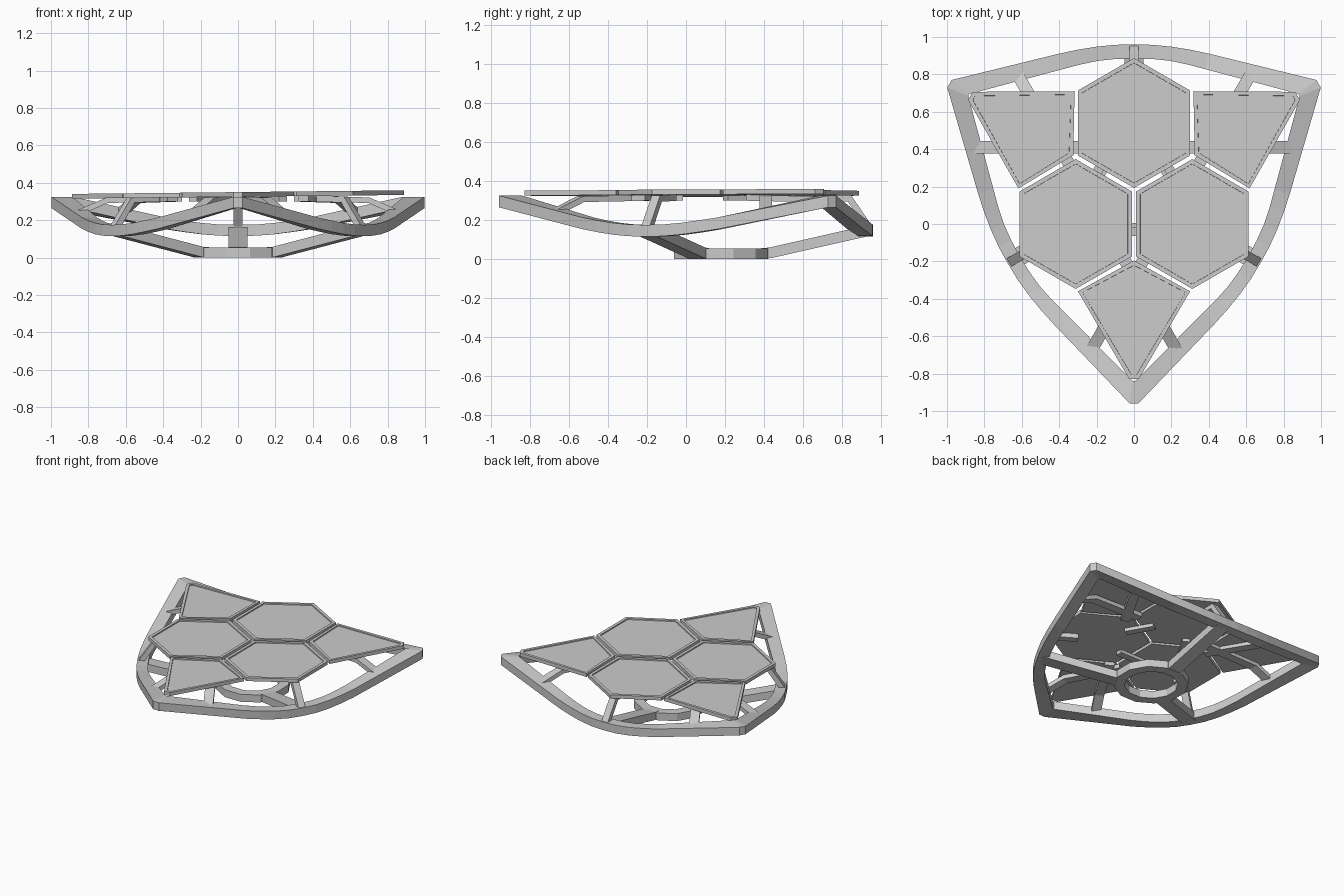
import bpy, bmesh
from math import cos, sin, pi, radians
from mathutils import Vector, Matrix

if "Cube" in bpy.data.objects:
    bpy.data.objects.remove(bpy.data.objects["Cube"], do_unlink=True)

CENTRE = Vector((0, 0.18, 0))   # axis of the threefold symmetry

grey = bpy.data.materials.new("light grey")
grey.use_nodes = True
grey.diffuse_color = (0.6, 0.6, 0.6, 1)
grey.node_tree.nodes["Principled BSDF"].inputs["Base Color"].default_value = (0.6, 0.6, 0.6, 1)


def turn(points, k):
    """Rotate points by thirds of a turn, then move them to the centre."""
    m = Matrix.Rotation(radians(120 * k), 3, 'Z')
    return [m @ Vector(p) + CENTRE for p in points]


def finish(bm, name):
    bmesh.ops.recalc_face_normals(bm, faces=bm.faces)
    mesh = bpy.data.meshes.new(name)
    bm.to_mesh(mesh)
    bm.free()
    mesh.materials.append(grey)
    ob = bpy.data.objects.new(name, mesh)
    bpy.context.collection.objects.link(ob)
    return ob


def skin(name, sections, closed):
    """Join four-cornered sections into a beam."""
    bm = bmesh.new()
    rows = [[bm.verts.new(p) for p in s] for s in sections]
    n = len(rows)
    for i in range(n if closed else n - 1):
        a, b = rows[i], rows[(i + 1) % n]
        for j in range(4):
            k = (j + 1) % 4
            bm.faces.new((a[j], a[k], b[k], b[j]))
    if not closed:
        bm.faces.new(rows[0])
        bm.faces.new(rows[-1])
    return finish(bm, name)


def bar(name, path, width, thick):
    """Rectangular bar along a path that bends only in height."""
    path = [Vector(p) for p in path]
    flat = path[-1] - path[0]
    side = Vector((-flat.y, flat.x, 0)).normalized()
    sections = []
    for i, p in enumerate(path):
        t = path[min(i + 1, len(path) - 1)] - path[max(i - 1, 0)]
        up = t.cross(side).normalized()
        s, u = side * width / 2, up * thick / 2
        sections.append([p + s + u, p - s + u, p - s - u, p + s - u])
    return skin(name, sections, False)


# Outer rim: x, y of the outer edge, x, y of the inner edge, top height
half = [(0, .78, 0, .705, .175), (.1, .778, .1, .702, .177),
        (.2, .768, .195, .692, .185), (.3, .752, .29, .672, .198),
        (.4, .731, .38, .648, .213), (.975, .59, .88, .515, .325)]
side_profile = half[::-1] + [(-a, b, -c, d, z) for a, b, c, d, z in half[1:]]
rim = []
for k in range(3):
    for ox, oy, ix, iy, z in side_profile:
        rim.append(turn([(ox, oy, z), (ix, iy, z), (ix, iy, z - .06), (ox, oy, z - .06)], k))
skin("outer_rim", rim, True)

# Twelve-sided base ring
ring = []
for i in range(12):
    a = pi / 12 + i * pi / 6
    ring.append(turn([(r * cos(a), r * sin(a), z)
                      for r, z in ((.25, .055), (.18, .055), (.18, 0), (.25, 0))], 0))
skin("base_ring", ring, True)

# Arms and struts, repeated round the three sides
for k in range(3):
    bar(f"base_arm_{k}", turn([(0, .21, .029), (0, .25, .031), (0, .74, .142)], k), .1, .055)
    bar(f"middle_strut_{k}", turn([(0, .76, .16), (0, .66, .31), (0, .5, .315)], k), .05, .035)
    bar(f"panel_bridge_{k}", turn([(-.1, -.22, .313), (.1, -.22, .313)], k), .05, .025)
    for s, word in ((1, "left"), (-1, "right")):
        bar(f"corner_strut_{word}_{k}",
            turn([(s * .885, .23, .225), (s * .7, .23, .307), (s * .3, .23, .314)], k), .065, .03)


def panel(name, outline):
    """Thin plate with a raised border round a shallow recess."""
    bm = bmesh.new()
    low = [bm.verts.new((x, y, .325 + .011 * x)) for x, y in outline]
    top = [bm.verts.new((x, y, .35 + .011 * x)) for x, y in outline]
    n = len(outline)
    bm.faces.new(low[::-1])
    face = bm.faces.new(top)
    for i in range(n):
        j = (i + 1) % n
        bm.faces.new((low[i], low[j], top[j], top[i]))
    bmesh.ops.recalc_face_normals(bm, faces=bm.faces)
    bmesh.ops.inset_individual(bm, faces=[face], thickness=.025)
    walls = bmesh.ops.inset_individual(bm, faces=[face], thickness=.001)
    bmesh.ops.translate(bm, verts=face.verts, vec=(0, 0, -.008))
    finish(bm, name)


# Hexagonal and kite-shaped panels
kite = [(-.3, -.54), (-.025, -1.01), (.025, -1.01), (.3, -.54), (0, -.375)]
for k, word in enumerate(("back", "right", "left")):
    hexagon = [(.347 * sin(i * pi / 3), .36 + .347 * cos(i * pi / 3), 0) for i in range(5, -1, -1)]
    panel(f"hexagon_panel_{word}", [(p.x, p.y) for p in turn(hexagon, k)])
for k, word in enumerate(("front", "left", "right")):
    panel(f"kite_panel_{word}", [(p.x, p.y) for p in turn([(x, y, 0) for x, y in kite], k)])
